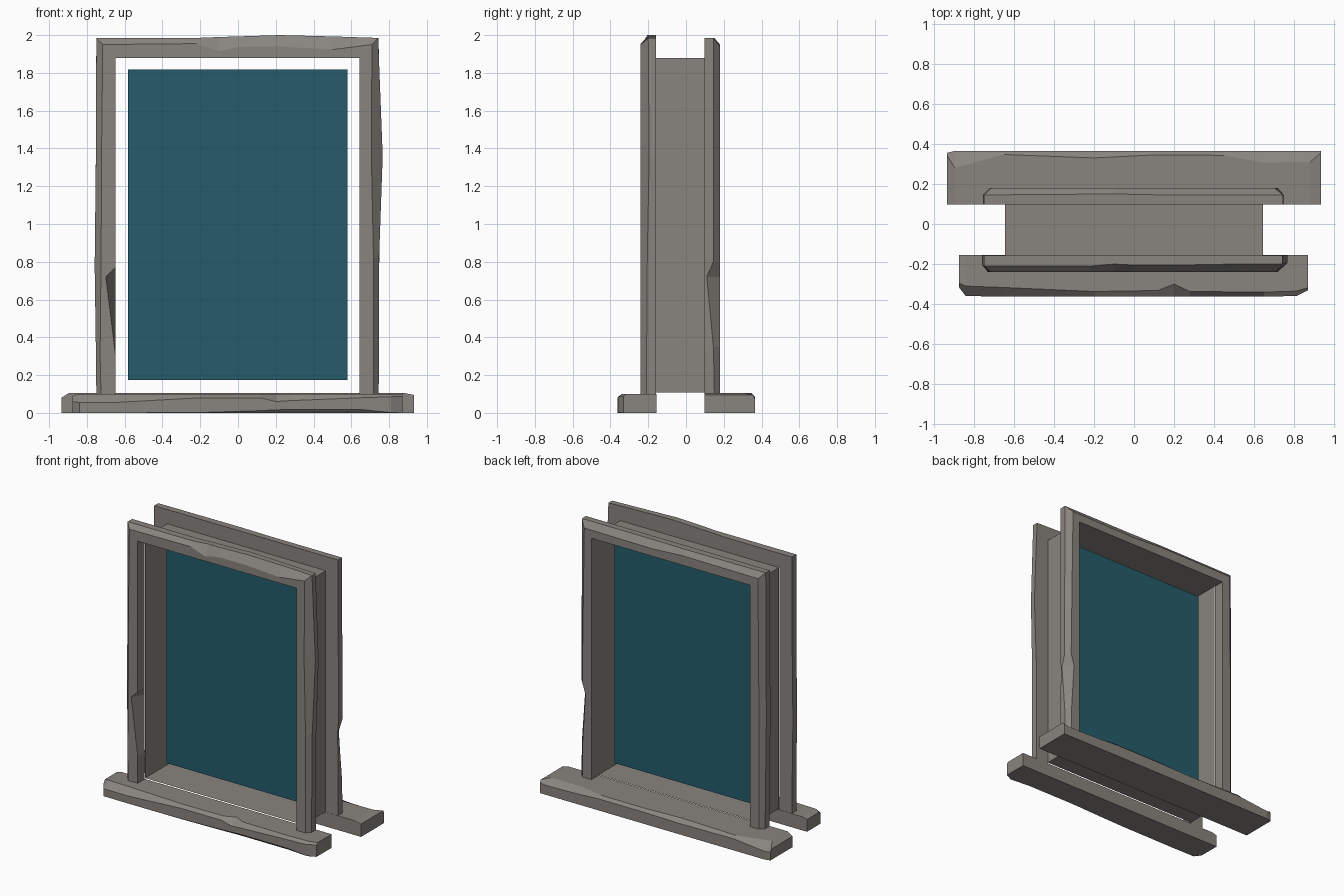
import bpy, bmesh


def material(name, rgb):
    m = bpy.data.materials.new(name)
    m.diffuse_color = (*rgb, 1.0)
    return m


STONE = material("weathered grey stone", (0.25, 0.232, 0.212))
GLASS = material("dark teal glass", (0.018, 0.107, 0.147))


def finish(name, bm, mat):
    me = bpy.data.meshes.new(name)
    bm.to_mesh(me)
    bm.free()
    ob = bpy.data.objects.new(name, me)
    ob.data.materials.append(mat)
    bpy.context.collection.objects.link(ob)
    return ob


def loft(name, sections, mat, closed_path=False, caps=True, closed_section=True):
    """Skin a row of equal cross-sections with flat faces."""
    bm = bmesh.new()
    rings = [[bm.verts.new(p) for p in s] for s in sections]
    pairs = list(zip(rings, rings[1:]))
    if closed_path:
        pairs.append((rings[-1], rings[0]))
    n = len(rings[0])
    for a, b in pairs:
        for i in range(n if closed_section else n - 1):
            j = (i + 1) % n
            bm.faces.new((a[i], a[j], b[j], b[i]))
    if caps:
        bm.faces.new(rings[0])
        bm.faces.new(rings[-1])
    bmesh.ops.recalc_face_normals(bm, faces=bm.faces)
    return finish(name, bm, mat)


def trim(name, stations, y_in, y_out):
    """Arch trim: each station is inner x,z, outer x,z, chamfer width, depth, chip."""
    s = 1 if y_out > y_in else -1
    secs = []
    for ix, iz, ox, oz, ch, cd, chip in stations:
        w = max(abs(ox - ix), abs(oz - iz))

        def at(t, y):
            return (ix + (ox - ix) * t, y, iz + (oz - iz) * t)
        secs.append([at(0, y_in), at(1, y_in), at(1, y_out - s * cd),
                     at(1 - ch / w, y_out), at(chip / w, y_out)])
    return loft(name, secs, STONE)


def sill(name, stations, y_in):
    """Sill: each station is x, outer y, top z, chamfer depth, chamfer drop, undercut."""
    s = 1 if stations[0][1] > y_in else -1
    secs = []
    for x, y, z, cd, cz, u in stations:
        secs.append([(x, y_in, 0), (x, y_in, z), (x, y - s * cd, z),
                     (x, y, z - cz), (x, y, u), (x, y - s * u, 0)])
    return loft(name, secs, STONE)


L, R, T, B = -0.648, 0.643, 1.88, 0.10

# front trim with a chip in the left post
trim("front_trim", [
    (L, B, -0.75, B, 0.025, 0.03, 0),
    (L, 0.30, -0.752, 0.30, 0.022, 0.03, 0),
    (L, 0.72, -0.758, 0.72, 0.032, 0.035, 0.052),
    (L, 0.77, -0.759, 0.77, 0.034, 0.035, 0),
    (L, 1.40, -0.752, 1.40, 0.03, 0.03, 0),
    (L, T, -0.75, 1.985, 0.035, 0.03, 0),
    (-0.22, T, -0.22, 1.985, 0.03, 0.03, 0),
    (-0.10, T, -0.10, 1.99, 0.075, 0.04, 0),
    (0.0, T, 0.0, 1.993, 0.055, 0.035, 0),
    (0.22, T, 0.22, 2.0, 0.06, 0.035, 0),
    (0.50, T, 0.50, 1.993, 0.07, 0.04, 0),
    (R, T, 0.742, 1.985, 0.035, 0.04, 0),
    (R, 1.36, 0.766, 1.36, 0.06, 0.045, 0),
    (R, 0.82, 0.747, 0.82, 0.03, 0.035, 0),
    (R, B, 0.745, B, 0.028, 0.03, 0)], -0.158, -0.24)

# back trim with a chip in the right post
trim("back_trim", [
    (L, B, -0.748, B, 0.03, 0.03, 0),
    (L, 0.90, -0.755, 0.90, 0.035, 0.035, 0),
    (L, T, -0.75, 1.985, 0.04, 0.035, 0),
    (-0.1, T, -0.1, 1.985, 0.035, 0.03, 0),
    (0.15, T, 0.15, 1.985, 0.05, 0.035, 0),
    (R, T, 0.745, 1.985, 0.045, 0.035, 0),
    (R, 0.80, 0.748, 0.80, 0.03, 0.035, 0),
    (R, 0.72, 0.742, 0.72, 0.05, 0.07, 0),
    (R, 0.35, 0.745, 0.35, 0.03, 0.035, 0),
    (R, B, 0.745, B, 0.03, 0.03, 0)], 0.098, 0.18)

# front sill with worn edge
sill("front_sill", [
    (-0.875, -0.315, 0.09, 0.02, 0.03, 0.0),
    (-0.84, -0.36, 0.10, 0.05, 0.045, 0.0),
    (-0.65, -0.362, 0.10, 0.045, 0.045, 0.0),
    (-0.20, -0.362, 0.10, 0.025, 0.02, 0.002),
    (0.12, -0.362, 0.10, 0.03, 0.02, 0.012),
    (0.20, -0.362, 0.10, 0.062, 0.04, 0.016),
    (0.28, -0.362, 0.10, 0.025, 0.035, 0.018),
    (0.65, -0.362, 0.10, 0.022, 0.02, 0.018),
    (0.81, -0.36, 0.10, 0.025, 0.015, 0.002),
    (0.87, -0.33, 0.10, 0.012, 0.012, 0.0)], -0.156)

# back sill, longer and deeper
sill("back_sill", [
    (-0.935, 0.355, 0.08, 0.01, 0.02, 0.0),
    (-0.895, 0.365, 0.105, 0.085, 0.045, 0.0),
    (-0.65, 0.365, 0.105, 0.018, 0.02, 0.0),
    (-0.20, 0.365, 0.105, 0.035, 0.025, 0.0),
    (0.10, 0.365, 0.105, 0.02, 0.02, 0.0),
    (0.45, 0.365, 0.105, 0.022, 0.02, 0.0),
    (0.64, 0.365, 0.105, 0.058, 0.03, 0.0),
    (0.88, 0.365, 0.105, 0.055, 0.035, 0.0),
    (0.933, 0.365, 0.095, 0.01, 0.02, 0.0)], 0.097)

# thin lining tunnel between both trims
corners = [(-0.645, 0.108), (0.645, 0.108), (0.645, T), (-0.645, T)]
loft("lining", [[(x, y, z) for x, z in corners] for y in (-0.158, 0.098)],
     STONE, caps=False)

# glass pane floating in the middle of the lining
loft("glass_pane", [[(x, 0.0, 0.175), (x, 0.0, 1.818)] for x in (-0.583, 0.58)],
     GLASS, caps=False, closed_section=False)
